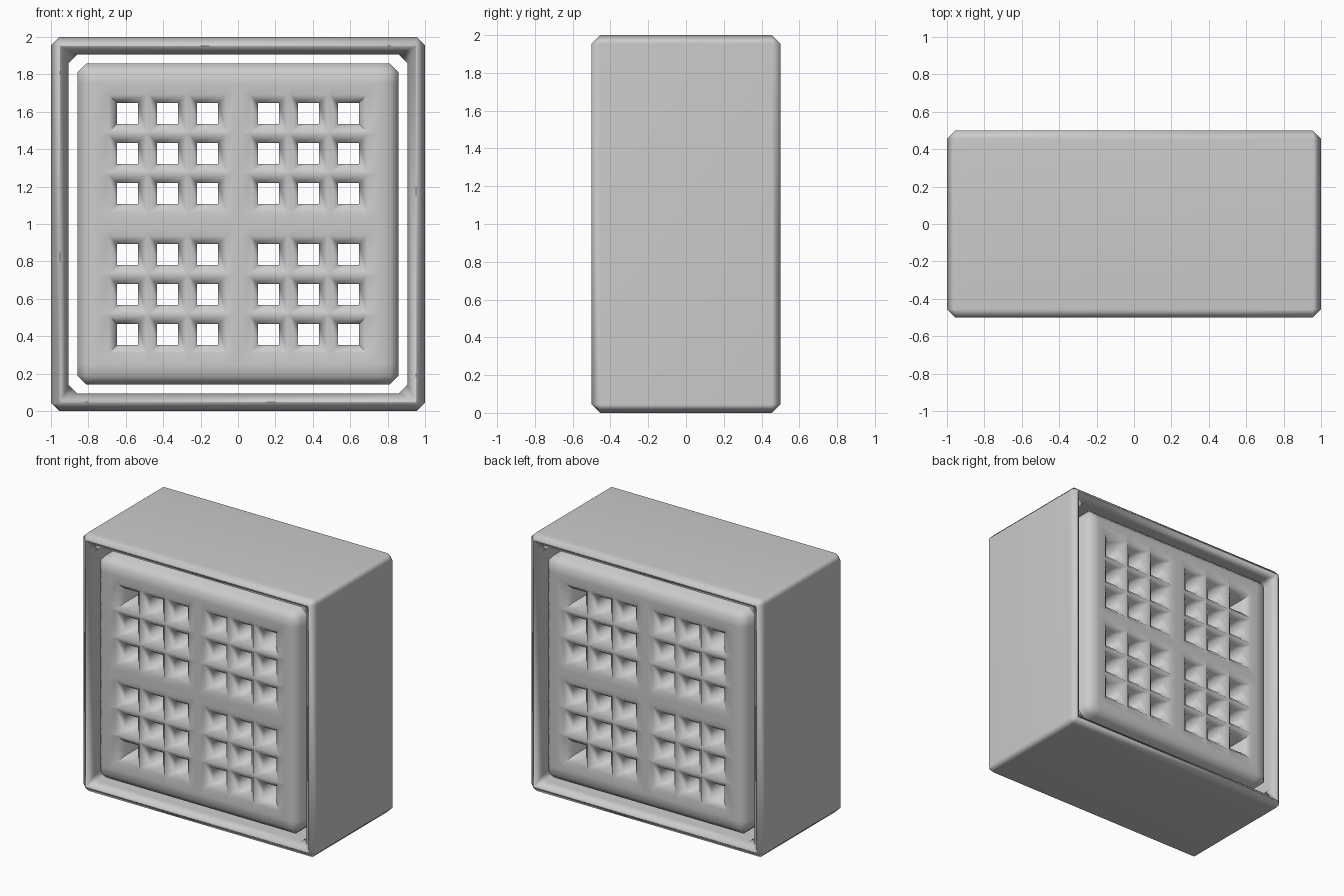
import bpy, bmesh, math

if "Cube" in bpy.data.objects:
    bpy.data.objects.remove(bpy.data.objects["Cube"])

BEVEL = 0.045
D = 0.5            # half depth


def finish(name, bm, angle):
    bmesh.ops.recalc_face_normals(bm, faces=bm.faces)
    mesh = bpy.data.meshes.new(name)
    bm.to_mesh(mesh)
    bm.free()
    ob = bpy.data.objects.new(name, mesh)
    bpy.context.collection.objects.link(ob)
    ob.location.z = 1.0
    bpy.ops.object.select_all(action='DESELECT')
    ob.select_set(True)
    bpy.context.view_layer.objects.active = ob
    bpy.ops.object.shade_smooth_by_angle(angle=math.radians(angle))
    return ob


def quad(bm, pts):
    return bm.faces.new([bm.verts.new(p) for p in pts])


def square(cx, cz, h, y):
    return [(cx - h, y, cz - h), (cx + h, y, cz - h),
            (cx + h, y, cz + h), (cx - h, y, cz + h)]


def loft(bm, a, b):
    for i in range(4):
        j = (i + 1) % 4
        quad(bm, [a[i], a[j], b[j], b[i]])


def weld_and_bevel(bm, pick):
    bmesh.ops.remove_doubles(bm, verts=bm.verts, dist=1e-4)
    bmesh.ops.recalc_face_normals(bm, faces=bm.faces)
    edges = [e for e in bm.edges if len(e.link_faces) == 2
             and e.calc_face_angle() > 1.2 and pick(e)]
    bmesh.ops.bevel(bm, geom=edges, offset=BEVEL, segments=1,
                    affect='EDGES', profile=0.5)


# Outer square sleeve, open front and back
bm = bmesh.new()
rings = [square(0, 0, h, y) for h, y in
         ((1, -D), (1, D), (0.905, D), (0.905, -D))]
for k in range(4):
    loft(bm, rings[k], rings[(k + 1) % 4])
weld_and_bevel(bm, lambda e: True)
frame = finish("outer_frame", bm, 60)
wn = frame.modifiers.new("flat_sides", 'WEIGHTED_NORMAL')
wn.keep_sharp = True

# Inner block pierced by four groups of 3 x 3 funnel-mouthed square tunnels
R, HOLE, MOUTH = 0.857, 0.056, 0.101
centres = [s * c for s in (-1, 1) for c in (0.163, 0.378, 0.591)]
lines = sorted([-R, -0.75, -0.02, 0.02, 0.75, R]
               + [c + s * MOUTH for c in centres for s in (-1, 1)])


def hole_at(a, b):
    return next((c for c in centres if abs((a + b) / 2 - c) < 0.002), None)


bm = bmesh.new()
for x0, x1 in zip(lines, lines[1:]):
    for z0, z1 in zip(lines, lines[1:]):
        cx, cz = hole_at(x0, x1), hole_at(z0, z1)
        if cx is None or cz is None:
            for y in (-D, D):
                quad(bm, [(x0, y, z0), (x1, y, z0), (x1, y, z1), (x0, y, z1)])
            continue
        steps = [square(cx, cz, h, y) for h, y in
                 ((MOUTH, -D), (HOLE, -D + BEVEL), (HOLE, D - BEVEL), (MOUTH, D))]
        for a, b in zip(steps, steps[1:]):
            loft(bm, a, b)
    # side walls of the block
    for s in (-R, R):
        quad(bm, [(x0, -D, s), (x1, -D, s), (x1, D, s), (x0, D, s)])
        quad(bm, [(s, -D, x0), (s, -D, x1), (s, D, x1), (s, D, x0)])
weld_and_bevel(bm, lambda e: all(max(abs(v.co.x), abs(v.co.z)) > R - 1e-3
                                 for v in e.verts))
finish("perforated_block", bm, 60)
